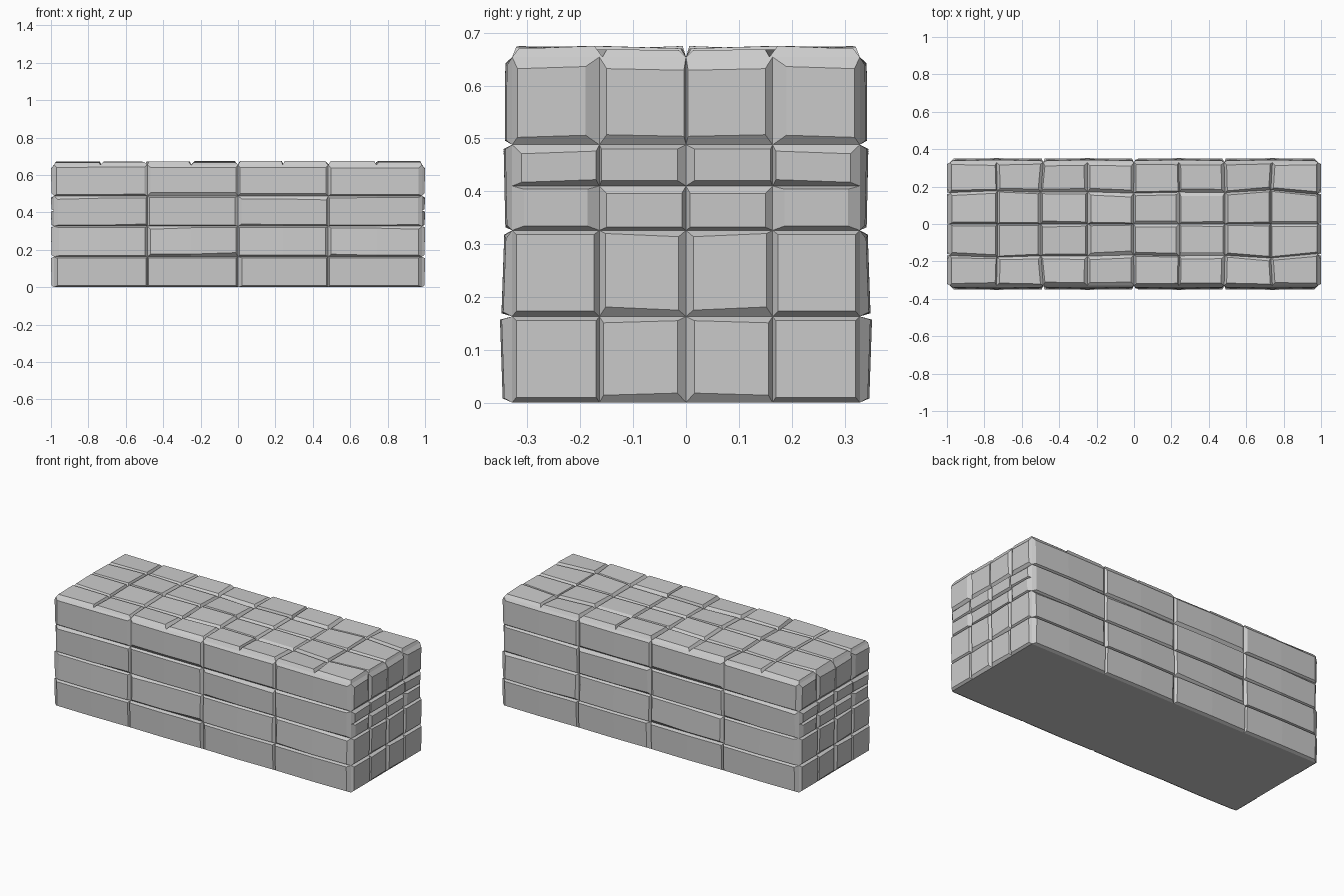
import bpy, bmesh, random
from mathutils import Vector

if "Cube" in bpy.data.objects:
    bpy.data.objects.remove(bpy.data.objects["Cube"])

random.seed(4)
HX, HY, HZ = 0.984, 0.329, 0.654      # core block at the bottom of the grooves
bm = bmesh.new()


def add_face(points, outward):
    f = bm.faces.new([bm.verts.new(p) for p in points])
    f.normal_update()
    if f.normal.dot(outward) < 0:
        f.normal_flip()


def panel(place, low, high, insets, heights, slant=0.0):
    """Raised stone: base outline low/high (u, v) points, insets l, r, b, t,
    heights at bottom and top, slant widens one end of the lower groove."""
    l, r, b, t = insets
    n = len(low) - 1
    out = (Vector(place(0, 0, 1)) - Vector(place(0, 0, 0))).normalized()
    inner_low, inner_high = [], []
    for i in range(n + 1):
        du = l if i == 0 else -r if i == n else 0
        bulge = 0.003 if 0 < i < n else 0
        k = (i / n - 0.5) * slant
        inner_low.append(place(low[i][0] + du, low[i][1] + b + max(k, 0), heights[0] + bulge))
        inner_high.append(place(high[i][0] + du, high[i][1] - t + min(k, 0), heights[1] + bulge))
    base_low = [place(u, v, 0) for u, v in low]
    base_high = [place(u, v, 0) for u, v in high]
    for i in range(n):
        for a, c in ((base_low, inner_low), (inner_low, inner_high), (inner_high, base_high)):
            add_face((a[i], a[i + 1], c[i + 1], c[i]), out)
    for i in (0, n):
        add_face((base_low[i], inner_low[i], inner_high[i], base_high[i]), out)


def mm(values):
    return [x / 1000 for x in values]


# shared joint lines
xs = [-HX, -0.735, -0.485, -0.25, 0, 0.24, 0.482, 0.74, HX]
zs_side = [0, 0.163, 0.326, 0.488, HZ]
zs_end = [0, 0.163, 0.326, 0.41, 0.488, HZ]

# long-side stones, columns left to right per row: left, right, bottom, top inset (mm)
side_insets = [
    [(18, 8, 8, 8), (6, 10, 8, 6), (22, 8, 8, 6), (8, 18, 8, 6)],
    [(28, 12, 6, 8), (18, 12, 14, 8), (8, 14, 8, 8), (16, 18, 8, 10)],
    [(20, 8, 6, 12), (12, 16, 6, 8), (20, 10, 8, 16), (8, 22, 6, 8)],
    [(14, 16, 8, 12), (18, 12, 18, 14), (10, 12, 12, 14), (14, 18, 8, 16)],
]
side_slant = [[0, 0, 0, 0], [0, 0.016, 0, -0.012], [0.012, 0, -0.01, 0.008], [0.004, 0, 0, 0]]
side_height = [(0.015, 0.020), (0.017, 0.012), (0.010, 0.013), (0.011, 0.010)]

# end stones, outer then inner column per row
end_insets = [
    [(8, 6, 10, 8), (8, 16, 14, 8)],
    [(8, 10, 10, 8), (12, 14, 12, 6)],
    [(22, 22, 8, 6), (14, 8, 6, 14)],
    [(18, 6, 7, 12), (4, 16, 10, 8)],
    [(10, 26, 14, 18), (14, 4, 16, 22)],
]
end_slant = [[0, 0.008], [0, -0.012], [0, 0], [0.01, 0], [0.008, -0.006]]

for sy in (-1, 1):
    # long side
    def side(u, v, h):
        return (u, sy * (HY + h), v)
    for r in range(4):
        for c in range(4):
            cols = xs[2 * c:2 * c + 3]
            panel(side, [(x, zs_side[r]) for x in cols], [(x, zs_side[r + 1]) for x in cols],
                  mm(side_insets[r][c]), side_height[r], side_slant[r][c])

    # both ends (u runs from the outer corner to the middle)
    for sx in (-1, 1):
        def end(u, v, h):
            return (sx * (HX + h), sy * -u, v)
        ys = (-HY, -0.164, 0)
        for r in range(5):
            for c in range(2):
                panel(end, [(ys[c], zs_end[r]), (ys[c + 1], zs_end[r])],
                      [(ys[c], zs_end[r + 1]), (ys[c + 1], zs_end[r + 1])],
                      mm(end_insets[r][c]), (0.013, 0.016), end_slant[r][c])

# top stones: same joints and insets on both halves, middle joint line gently offset
mid = [-0.168, -0.178, -0.17, -0.172, -0.165, -0.17, -0.168, -0.182, -0.158]
shift = [0, 0.004, -0.012, 0.002, -0.002, 0.003, 0.004, -0.008, 0]
for r in range(2):
    for c in range(8):
        ins = [random.uniform(0.006, 0.018) for _ in range(4)]
        hts = [random.uniform(0.013, 0.021) for _ in range(2)]
        slant = random.uniform(-0.012, 0.012)
        for sy in (-1, 1):
            def top(u, v, h):
                return (u, -sy * v, HZ + h)
            rows = []
            for k in (r, r + 1):
                rows.append([(xs[i] + (shift[i] if k else 0), (-HY, mid[i], 0)[k]) for i in (c, c + 1)])
            panel(top, rows[0], rows[1], ins, hts, slant)

# flat underside
add_face([(-HX, -HY, 0), (HX, -HY, 0), (HX, HY, 0), (-HX, HY, 0)], Vector((0, 0, -1)))

bmesh.ops.remove_doubles(bm, verts=bm.verts, dist=1e-5)
mesh = bpy.data.meshes.new("stone_block")
bm.to_mesh(mesh)
bm.free()
block = bpy.data.objects.new("stone_block", mesh)
bpy.context.collection.objects.link(block)
